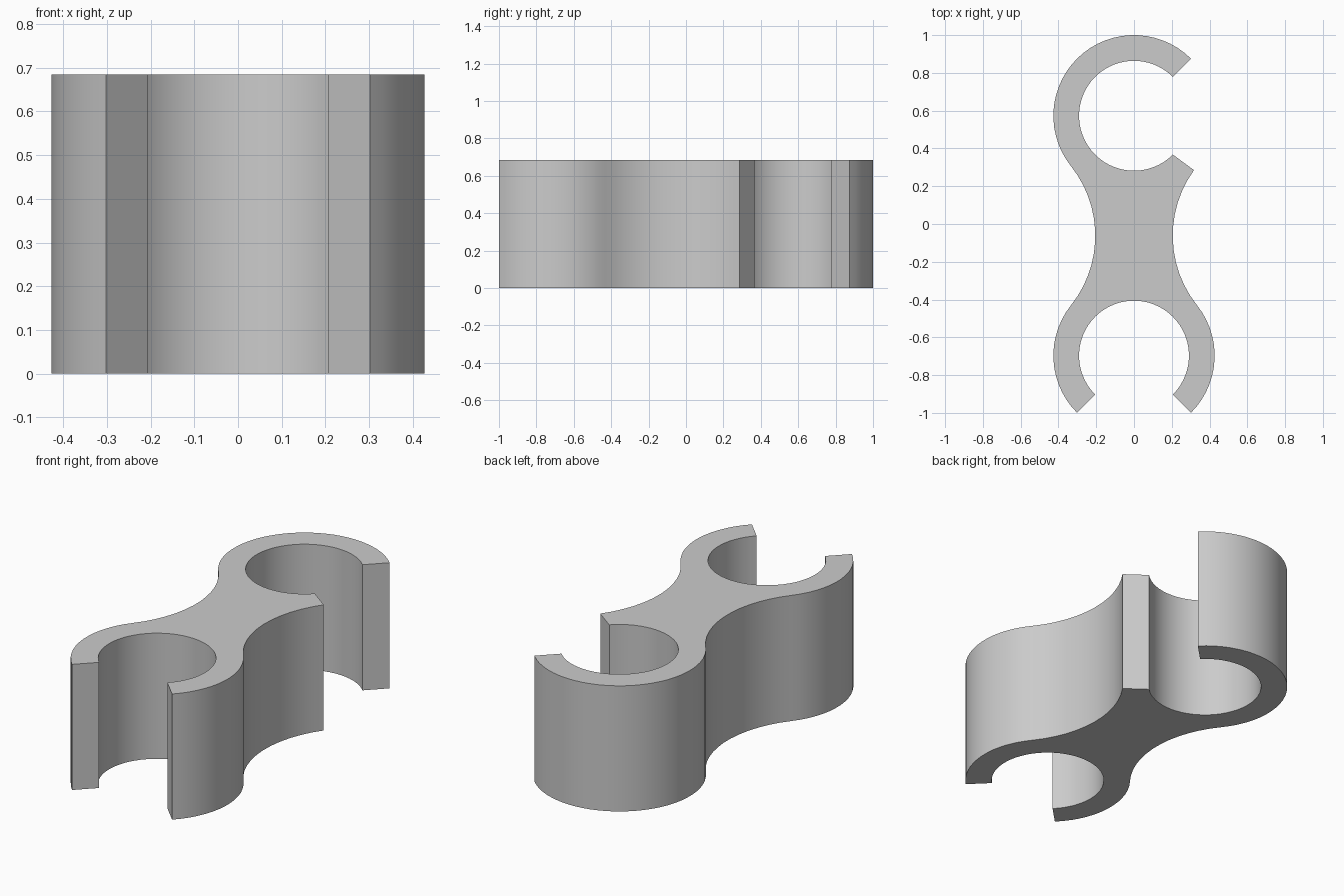
import bpy, bmesh
from math import sin, cos, pi, hypot, atan2, degrees, radians

cube = bpy.data.objects.get("Cube")
if cube:
    bpy.data.objects.remove(cube, do_unlink=True)

HEIGHT = 0.685
OUTER, INNER = 0.427, 0.291      # clip ring radii
TOP_Y, LOW_Y = 0.573, -0.697     # clip ring centres
WAIST = 0.205                    # half width of the neck

# Neck fillet circle, tangent to both rings
mid_y = (TOP_Y + LOW_Y) / 2
half = (TOP_Y - LOW_Y) / 2
k = OUTER - WAIST
fillet_x = (half ** 2 - k ** 2) / (2 * k)
fillet_r = fillet_x - WAIST
tangent = degrees(atan2(half, fillet_x))


def arc(cx, cy, r, start, end, step=6):
    """Points along an arc, angles in degrees."""
    n = max(2, round(abs(end - start) / step))
    angles = [radians(start + (end - start) * i / n) for i in range(n + 1)]
    return [(cx + r * cos(a), cy + r * sin(a)) for a in angles]


# Outline, counter-clockwise from the lower right jaw tip
lip = 144.1                      # where the fillet ends at the side opening
path = (
    arc(0, LOW_Y, OUTER, -45, tangent)
    + arc(fillet_x, mid_y, fillet_r, 180 + tangent, lip)
    + arc(0, TOP_Y, INNER, 315, 45)
    + arc(0, TOP_Y, OUTER, 45, 180 + tangent)
    + arc(-fillet_x, mid_y, fillet_r, tangent, -tangent)
    + arc(0, LOW_Y, OUTER, 180 - tangent, 225)
    + arc(0, LOW_Y, INNER, 225, -45)
)
outline = []
for p in path:
    if not outline or hypot(p[0] - outline[-1][0], p[1] - outline[-1][1]) > 1e-4:
        outline.append(p)

# Extrude the outline into the solid clip
bm = bmesh.new()
base = bm.faces.new([bm.verts.new((x, y, 0)) for x, y in outline])
result = bmesh.ops.extrude_face_region(bm, geom=[base], use_keep_orig=True)
top = [v for v in result["geom"] if isinstance(v, bmesh.types.BMVert)]
bmesh.ops.translate(bm, verts=top, vec=(0, 0, HEIGHT))
bmesh.ops.recalc_face_normals(bm, faces=bm.faces)
mesh = bpy.data.meshes.new("double_clip")
bm.to_mesh(mesh)
bm.free()
clip = bpy.data.objects.new("double_clip", mesh)
bpy.context.collection.objects.link(clip)

# Plain grey material
grey = bpy.data.materials.new("light_grey")
grey.use_nodes = True
colour = (0.6, 0.6, 0.6, 1)
grey.diffuse_color = colour
grey.node_tree.nodes["Principled BSDF"].inputs["Base Color"].default_value = colour
mesh.materials.append(grey)

# Smooth curved walls, sharp rims and jaw tips
bpy.ops.object.select_all(action="DESELECT")
clip.select_set(True)
bpy.context.view_layer.objects.active = clip
bpy.ops.object.shade_smooth_by_angle(angle=radians(30))
